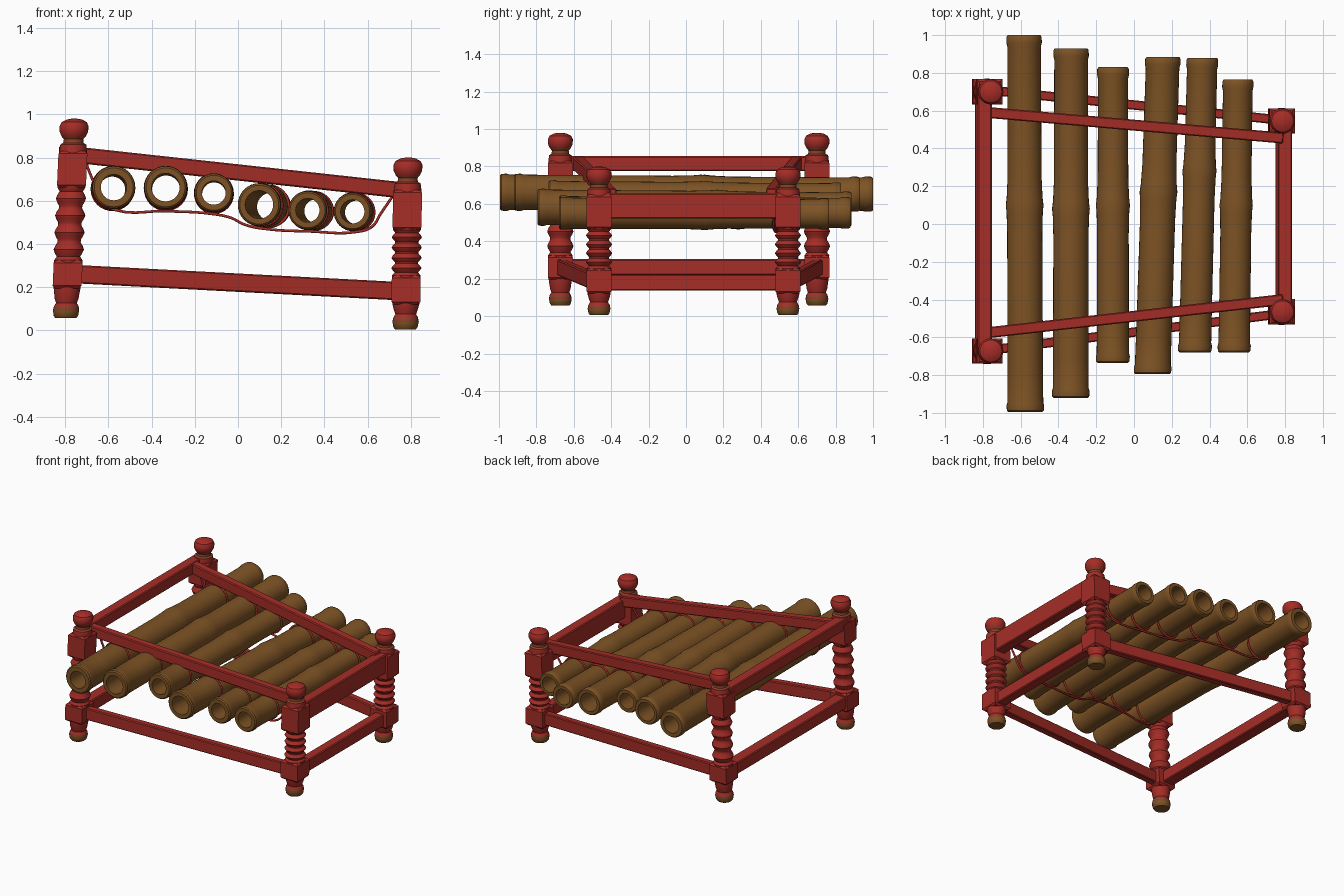
import bpy, bmesh, math
from mathutils import Vector

if "Cube" in bpy.data.objects:
    bpy.data.objects.remove(bpy.data.objects["Cube"])


def material(name, rgb):
    m = bpy.data.materials.new(name)
    m.diffuse_color = (*rgb, 1)
    m.use_nodes = True
    m.node_tree.nodes["Principled BSDF"].inputs["Base Color"].default_value = m.diffuse_color
    return m


RED = material("red paint", (0.38, 0.026, 0.02))
RUST = material("worn red brown", (0.25, 0.05, 0.022))
BROWN = material("bamboo brown", (0.205, 0.086, 0.018))


def finish(bm, name, mats, angle=35):
    bmesh.ops.recalc_face_normals(bm, faces=bm.faces[:])
    me = bpy.data.meshes.new(name)
    bm.to_mesh(me)
    bm.free()
    ob = bpy.data.objects.new(name, me)
    bpy.context.collection.objects.link(ob)
    for m in mats:
        me.materials.append(m)
    bpy.ops.object.select_all(action='DESELECT')
    ob.select_set(True)
    bpy.context.view_layer.objects.active = ob
    bpy.ops.object.shade_smooth_by_angle(angle=math.radians(angle))
    return ob


def lathe(bm, profile, place, closed, seg=28):
    """Spin (t, radius) points; place(t, a, b) gives the 3D position."""
    rings = []
    for t, r in profile:
        rings.append([bm.verts.new(place(t, r * math.cos(2 * math.pi * i / seg),
                                         r * math.sin(2 * math.pi * i / seg))) for i in range(seg)])
    n = len(rings)
    for k in range(n if closed else n - 1):
        a, b = rings[k], rings[(k + 1) % n]
        for i in range(seg):
            j = (i + 1) % seg
            bm.faces.new((a[i], a[j], b[j], b[i]))
    if not closed:
        bm.faces.new(rings[0])
        bm.faces.new(rings[-1])


# Turned corner posts with two square blocks, rings between them and a knob
def post(name, xb, xt, y, z0, b1, b2, b3, b4, top):
    def place(z, a, b):
        x = xb + (xt - xb) * (z - z0) / (top - z0)
        return Vector((x + a, y + b, z))

    prof = [(z0, .048), (z0 + .01, .056), (z0 + .035, .061), (z0 + .055, .057),
            (z0 + .07, .048), (z0 + .09, .055), (b1, .062), (b2, .066)]
    count = 4
    lo, hi = b2 + .01, b3 - .01
    step = (hi - lo) / count
    for k in range(count):                       # bulging rings
        for f, r in ((.08, .054), (.3, .064), (.5, .07), (.7, .064), (.92, .054)):
            prof.append((lo + step * (k + f), r))
    prof += [(b3, .064), (b4, .064), (b4 + .03, .06), (top - .112, .047), (top - .095, .045),
             (top - .082, .056), (top - .06, .066), (top - .035, .067), (top - .016, .058),
             (top - .004, .035), (top, .012)]
    bm = bmesh.new()
    lathe(bm, prof, place, False)
    for lo, hi in ((b1, b2), (b3, b4)):          # chamfered blocks
        c, h = .012, .067
        rings = []
        for z, s in ((lo, h - c), (lo + c, h), (hi - c, h), (hi, h - c)):
            rings.append([bm.verts.new(place(z, s * i, s * j))
                          for i, j in ((-1, -1), (1, -1), (1, 1), (-1, 1))])
        for a, b in zip(rings, rings[1:]):
            for i in range(4):
                bm.faces.new((a[i], a[(i + 1) % 4], b[(i + 1) % 4], b[i]))
        bm.faces.new(rings[0])
        bm.faces.new(rings[-1])
    for f in bm.faces:                           # worn foot and neck
        z = f.calc_center_median().z
        if z < z0 + .025:
            f.material_index = 2
        elif z < z0 + .05 or top - .125 < z < top - .085:
            f.material_index = 1
    finish(bm, name, (RED, RUST, BROWN))


for side, y in (("front", -.672), ("back", .70)):
    post(side + "_left_post", -.797, -.757, y, .057, .195, .325, .66, .83, .98)
for side, y in (("front", -.465), ("back", .545)):
    post(side + "_right_post", .775, .787, y, .005, .12, .255, .465, .65, .80)


# Straight rails
def rail(name, p, q, width, height):
    p, q = Vector(p), Vector(q)
    d = (q - p).normalized()
    s = Vector((-d.y, d.x, 0)).normalized() * width / 2
    u = Vector((0, 0, height / 2))
    bm = bmesh.new()
    rings = [[bm.verts.new(c + s * i + u * j) for i, j in ((-1, -1), (1, -1), (1, 1), (-1, 1))]
             for c in (p, q)]
    for i in range(4):
        bm.faces.new((rings[0][i], rings[0][(i + 1) % 4], rings[1][(i + 1) % 4], rings[1][i]))
    for r in rings:
        bm.faces.new(r)
    bmesh.ops.bevel(bm, geom=bm.edges[:], offset=.006, segments=1, affect='EDGES')
    finish(bm, name, (RED,))


rail("front_upper_rail", (-.77, -.575, .815), (.79, -.40, .645), .058, .075)
rail("back_upper_rail", (-.77, .59, .815), (.79, .455, .645), .058, .075)
rail("left_upper_rail", (-.79, -.66, .815), (-.79, .69, .815), .075, .08)
rail("right_upper_rail", (.80, -.46, .59), (.80, .54, .59), .075, .135)
rail("front_lower_rail", (-.78, -.67, .262), (.78, -.475, .18), .05, .085)
rail("back_lower_rail", (-.78, .71, .262), (.78, .55, .18), .05, .085)
rail("left_lower_rail", (-.80, -.66, .262), (-.80, .69, .262), .085, .085)
rail("right_lower_rail", (.785, -.46, .18), (.785, .54, .18), .07, .085)


def rope_y(side, x):
    t = (x + .78) / 1.56
    return -.57 + .17 * t if side == "front" else .585 - .13 * t


# Hollow bamboo tubes: front x, back x, front z, back z, front y, back y, radius, bore, node y
TUBES = [(-.575, -.582, .662, .652, -.995, 1.0, .100, .060, .10),
         (-.335, -.333, .662, .652, -.92, .93, .100, .065, .08),
         (-.112, -.111, .637, .630, -.735, .83, .090, .055, .10),
         (.098, .153, .582, .572, -.795, .885, .100, .065, .17),
         (.322, .362, .556, .552, -.68, .88, .090, .055, .28),
         (.530, .550, .550, .546, -.68, .765, .088, .055, .10)]

for n, (xf, xb, zf, zb, yf, yb, R, bore, node) in enumerate(TUBES, 1):
    def place(y, a, b):
        t = (y - yf) / (yb - yf)
        return Vector((xf + (xb - xf) * t + a, y, zf + (zb - zf) * t + b))

    prof = [(yf, bore), (yf, R * .9), (yf + .008, R * .98), (yf + .035, R), (yf + .05, R * .95),
            (yf + .2, R * .94), (node - .15, R * .93), (node - .04, R * .96), (node, R),
            (node + .04, R * .95), (node + .15, R * .90), (yb - .06, R * .89),
            (yb - .04, R * .94), (yb - .01, R * .93), (yb, R * .86), (yb, bore)]
    bm = bmesh.new()
    lathe(bm, prof, place, True, 32)
    finish(bm, f"bamboo_tube_{n}", (BROWN,))

    # Rope loops tying the tube below each rail
    for side in ("front", "back"):
        c = place(rope_y(side, xf), 0, 0)
        bpy.ops.mesh.primitive_torus_add(location=c, rotation=(math.pi / 2, 0, .06), major_segments=32,
                                         minor_segments=6, major_radius=R * .95, minor_radius=.007)
        ob = bpy.context.object
        ob.name = f"{side}_rope_loop_{n}"
        ob.data.materials.append(RED)
        bpy.ops.object.shade_smooth()

# Sling ropes hanging from the upper rails beneath the tubes
SLING = [(-.71, .79), (-.665, .68), (-.62, .59), (-.57, .558), (-.33, .552), (-.11, .538), (-.03, .52),
         (.03, .49), (.11, .472), (.34, .458), (.54, .455), (.62, .48), (.66, .54), (.715, .62)]
for side in ("front", "back"):
    cu = bpy.data.curves.new(side + "_sling_rope", 'CURVE')
    cu.dimensions = '3D'
    cu.bevel_depth = .007
    cu.bevel_resolution = 1
    cu.resolution_u = 5
    sp = cu.splines.new('BEZIER')
    sp.bezier_points.add(len(SLING) - 1)
    for bp, (x, z) in zip(sp.bezier_points, SLING):
        bp.co = (x, rope_y(side, x), z)
        bp.handle_left_type = bp.handle_right_type = 'AUTO'
    cu.materials.append(RED)
    bpy.context.collection.objects.link(bpy.data.objects.new(side + "_sling_rope", cu))
